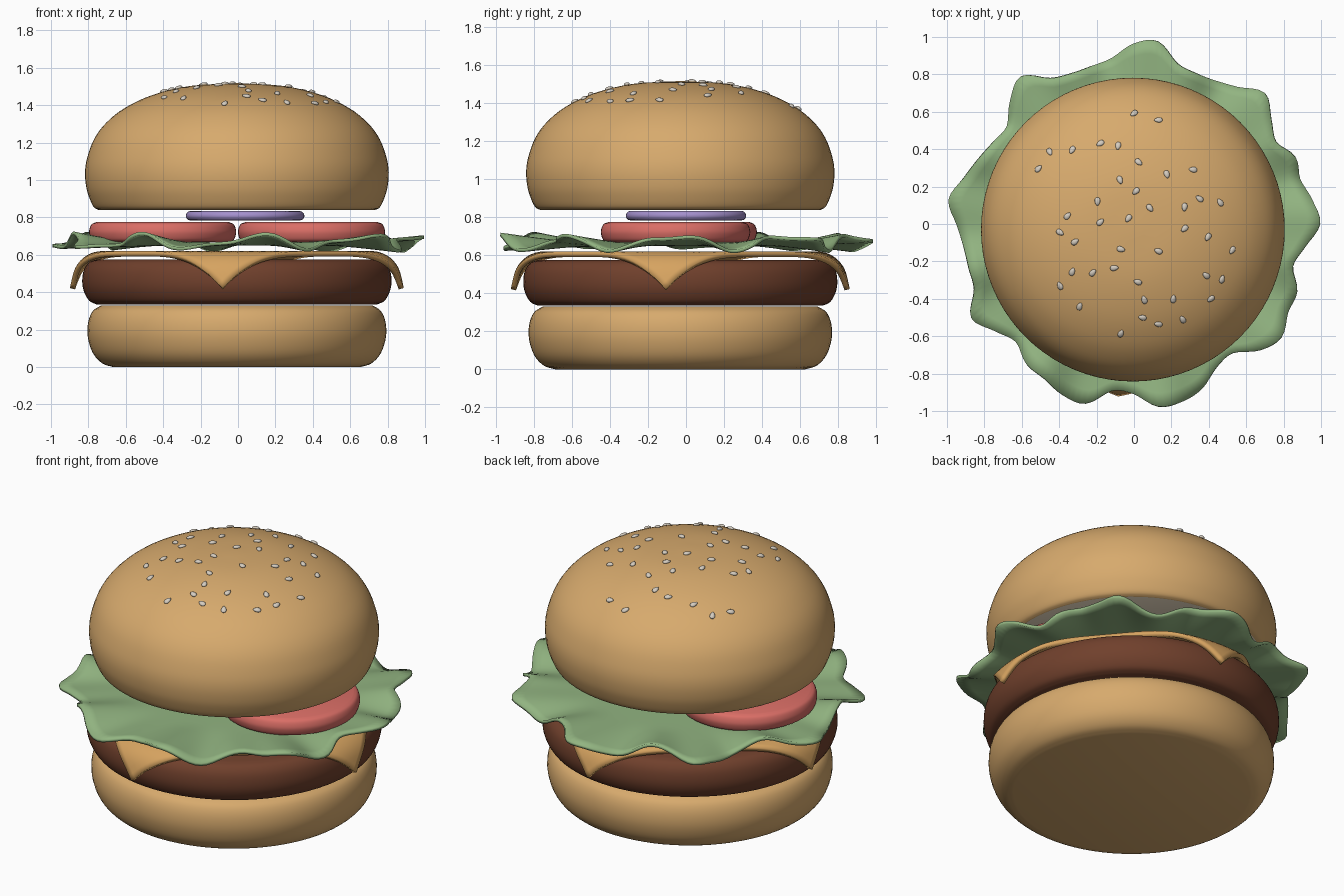
import bpy, bmesh, math, random
from mathutils import Vector

if "Cube" in bpy.data.objects:
    bpy.data.objects.remove(bpy.data.objects["Cube"])

random.seed(4)
CX, CY = -0.006, -0.03


def material(name, r, g, b):
    lin = [(c / 255 / 12.92 if c < 11 else ((c / 255 + 0.055) / 1.055) ** 2.4) for c in (r, g, b)]
    m = bpy.data.materials.new(name)
    m.diffuse_color = (*lin, 1)
    m.use_nodes = True
    m.node_tree.nodes["Principled BSDF"].inputs["Base Color"].default_value = m.diffuse_color
    return m


CRUST = material("toasted crust", 215, 170, 109)
CRUMB = material("cream crumb", 240, 224, 198)
MEAT = material("brown meat", 112, 64, 44)
CHEESE = material("golden cheese", 214, 163, 96)
LEAF = material("leaf green", 146, 180, 129)
TOMATO = material("tomato red", 218, 110, 102)
ONION = material("onion purple", 164, 144, 205)
SEED = material("pale seed", 212, 204, 192)


def finish(name, bm, mats, angle=35):
    bmesh.ops.recalc_face_normals(bm, faces=bm.faces)
    me = bpy.data.meshes.new(name)
    bm.to_mesh(me)
    bm.free()
    for m in mats:
        me.materials.append(m)
    me.shade_smooth()
    me.set_sharp_from_angle(angle=math.radians(angle))
    ob = bpy.data.objects.new(name, me)
    bpy.context.collection.objects.link(ob)
    return ob


def catmull(p0, p1, p2, p3, t):
    return 0.5 * (2 * p1 + (p2 - p0) * t + (2 * p0 - 5 * p1 + 4 * p2 - p3) * t * t
                  + (3 * p1 - p0 - 3 * p2 + p3) * t ** 3)


def smooth_curve(pts, steps=4):
    v = [Vector(p) for p in pts]
    v = [2 * v[0] - v[1]] + v + [2 * v[-1] - v[-2]]
    out = []
    for i in range(1, len(v) - 2):
        out += [catmull(*v[i - 1:i + 3], k / steps) for k in range(steps)]
    return out + [v[-2]]


def lathe(name, pts, mats, x=CX, y=CY, cut_z=None, ring=False, n=80):
    """Spin a profile about z; ends are capped, or joined for a ring."""
    bm = bmesh.new()
    prof = smooth_curve(pts)
    rows = []
    for r, z in prof:
        if r < 1e-4:
            rows.append([bm.verts.new((x, y, z))] * n)
        else:
            rows.append([bm.verts.new((x + r * math.cos(a * math.tau / n),
                                       y + r * math.sin(a * math.tau / n), z)) for a in range(n)])
    pairs = list(zip(rows, rows[1:]))
    if ring:
        pairs.append((rows[-1], rows[0]))
    for lo, hi in pairs:
        for i in range(n):
            j = (i + 1) % n
            bm.faces.new(list(dict.fromkeys([lo[i], lo[j], hi[j], hi[i]])))
    if not ring:
        for row in (rows[0], rows[-1]):
            if row[0] is not row[1]:
                bm.faces.new(row)
    # cut bread faces take the second material
    if cut_z is not None:
        for f in bm.faces:
            if all(abs(v.co.z - cut_z) < 1e-4 for v in f.verts):
                f.material_index = 1
    return finish(name, bm, mats)


# Buns, patty
lathe("bottom_bun", [(.66, 0), (.72, .02), (.77, .075), (.797, .16), (.795, .24), (.77, .3), (.725, .33)],
      [CRUST, CRUMB], cut_z=.33)
lathe("patty", [(.75, .335), (.79, .355), (.818, .405), (.827, .46), (.818, .52), (.79, .56), (.75, .575)], [MEAT])
DOME = [(.74, .84), (.765, .855), (.787, .9), (.805, .96), (.812, 1.04), (.80, 1.12), (.763, 1.22),
        (.70, 1.305), (.60, 1.385), (.45, 1.455), (.25, 1.503), (0, 1.518)]
lathe("top_bun", DOME, [CRUST, CRUMB], cut_z=.84)

# Tomato slices
for side, x, y in (("left", -.403, -.02), ("right", .393, -.055)):
    lathe("tomato_" + side, [(.355, .668), (.38, .68), (.392, .71), (.392, .735), (.38, .763), (.355, .775)],
          [TOMATO], x, y, n=56)

# Onion ring
lathe("onion_ring", [(.2, .785), (.285, .784), (.308, .79), (.317, .809), (.308, .828), (.285, .834), (.2, .833)],
      [ONION], .038, 0, ring=True, n=56)

# Cheese square draped over the patty edge
bm = bmesh.new()
bmesh.ops.create_grid(bm, x_segments=44, y_segments=44, size=.715)
R0, RB, BEND = .72, .16, math.radians(75)
for v in bm.verts:
    s = v.co.xy.length
    a = math.atan2(v.co.y, v.co.x) + math.radians(45 - 5)
    r, z = s, .62
    if s > R0:
        b = min((s - R0) / RB, BEND)
        rest = max(0, s - R0 - RB * BEND)
        r = R0 + RB * math.sin(b) + rest * math.cos(BEND)
        z -= RB * (1 - math.cos(b)) + rest * math.sin(BEND)
    v.co = (CX + r * math.cos(a), CY + r * math.sin(a), z)
ob = finish("cheese_slice", bm, [CHEESE])
mod = ob.modifiers.new("thickness", "SOLIDIFY")
mod.thickness, mod.offset = .028, -1

# Lettuce leaf: outline radius every 7.5 degrees, ruffled towards the rim
RIM = [.995, .963, .92, .935, .878, .925, .99, .92, .883, .872, .89, .985, .965, .895, .875, .872,
       .90, .995, .935, .858, .873, .903, .945, 1.0, .95, .92, .915, .925, 1.005, .94, .893, .945,
       .957, .992, .995, .90, .91, .985, .985, .952, .885, .87, .955, .995, .95, .945, .88, .925]
bm = bmesh.new()
K, RINGS = len(RIM), 16
N = K * 4
centre = bm.verts.new((0, 0, .658))
prev = None
for k in range(1, RINGS + 1):
    t = k / RINGS
    w = max(0, (t - .6) / .4) ** 1.3
    row = []
    for i in range(N):
        q = i // 4
        rim = catmull(*[RIM[(q + d) % K] for d in (-1, 0, 1, 2)], (i % 4) / 4)
        a = i * math.tau / N
        r = t * (.92 + (rim - .92) * w)
        z = .658 + w * (.01 - .034 * math.cos(9 * (a + math.radians(104))) + .014 * math.sin(17 * a))
        row.append(bm.verts.new((r * math.cos(a), r * math.sin(a), z)))
    for i in range(N):
        j = (i + 1) % N
        bm.faces.new((prev[i], row[i], row[j], prev[j]) if prev else (centre, row[i], row[j]))
    prev = row
ob = finish("lettuce", bm, [LEAF], 60)
mod = ob.modifiers.new("thickness", "SOLIDIFY")
mod.thickness, mod.offset = .018, 0

# Sesame seeds laid on the dome
SPOTS = [(0, .59), (.13, .555), (-.45, .385), (-.33, .395), (-.18, .43), (-.085, .417), (-.51, .295),
         (.025, .33), (.175, .265), (.315, .29), (-.075, .235), (.01, .175), (.35, .135), (.46, .115),
         (-.195, .12), (.085, .085), (.27, .09), (-.355, .043), (-.18, .01), (-.03, .03), (-.395, -.045),
         (-.315, -.095), (.27, -.025), (.395, -.07), (.525, -.14), (-.07, -.135), (.13, -.145),
         (-.33, -.255), (-.22, -.26), (-.105, -.235), (.385, -.275), (.47, -.295), (-.395, -.33),
         (.02, -.31), (.055, -.405), (.21, -.4), (.41, -.4), (-.29, -.44), (.045, -.5), (.13, -.535),
         (.26, -.51), (-.07, -.585)]
dome = [p for p in smooth_curve(DOME, 8) if p.y > 1.1]
bm = bmesh.new()
for x, y in SPOTS:
    d = Vector((x - CX, y - CY, 0))
    r = d.length
    p, q = next((p, q) for p, q in zip(dome, dome[1:]) if q.x <= r <= p.x)
    z = p.y + (q.y - p.y) * (p.x - r) / (p.x - q.x)
    normal = d.normalized() * (q.y - p.y) + Vector((0, 0, p.x - q.x))
    rot = normal.to_track_quat('Z', 'Y').to_matrix().to_4x4()
    new = bmesh.ops.create_uvsphere(bm, u_segments=12, v_segments=8, radius=1)["verts"]
    spin = random.uniform(0, math.pi)
    for v in new:
        c = Vector((v.co.x * .023, v.co.y * (.015 - .004 * v.co.x), v.co.z * .01))
        c = Vector((c.x * math.cos(spin) - c.y * math.sin(spin), c.x * math.sin(spin) + c.y * math.cos(spin), c.z))
        v.co = rot @ c + Vector((x, y, z)) + normal.normalized() * .003
finish("sesame_seeds", bm, [SEED], 80)
